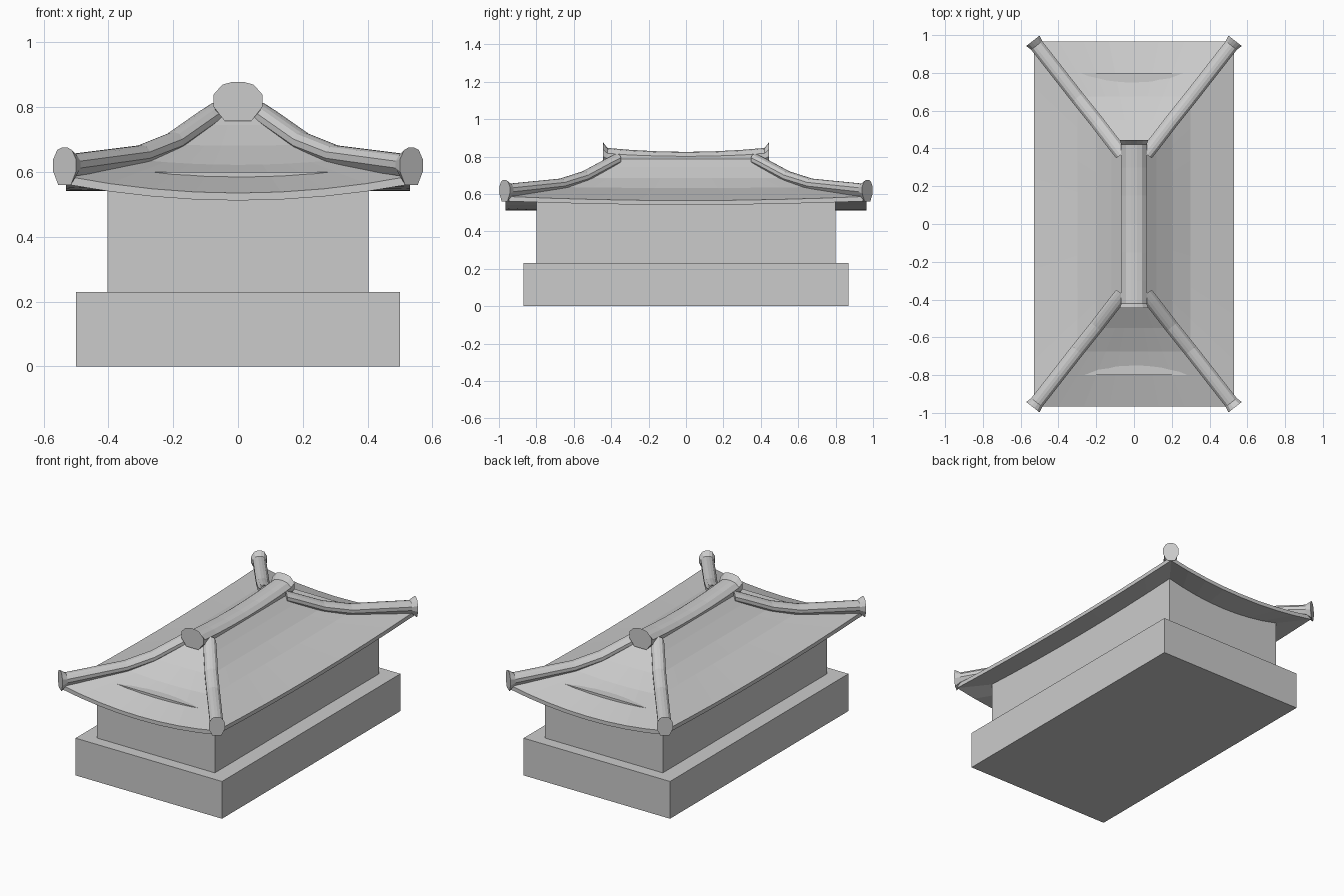
import bpy, bmesh
from mathutils import Vector

if "Cube" in bpy.data.objects:
    bpy.data.objects.remove(bpy.data.objects["Cube"])


def make(name, bm):
    bmesh.ops.recalc_face_normals(bm, faces=bm.faces)
    me = bpy.data.meshes.new(name)
    bm.to_mesh(me)
    bm.free()
    ob = bpy.data.objects.new(name, me)
    bpy.context.collection.objects.link(ob)
    return ob


def box(name, hx, hy, z0, z1):
    bm = bmesh.new()
    bmesh.ops.create_cube(bm, size=1)
    for v in bm.verts:
        v.co = (v.co.x * 2 * hx, v.co.y * 2 * hy, z0 + (v.co.z + .5) * (z1 - z0))
    return make(name, bm)


def loft(name, rings):
    bm = bmesh.new()
    rows = [[bm.verts.new(p) for p in r] for r in rings]
    n = len(rows[0])
    for a, b in zip(rows, rows[1:]):
        for i in range(n):
            j = (i + 1) % n
            bm.faces.new((a[i], a[j], b[j], b[i]))
    bm.faces.new(rows[0])
    bm.faces.new(rows[-1])
    return make(name, bm)


# Base and walls
box("base_plinth", .5, .87, 0, .23)
box("walls", .402, .8, .23, .6)


# Hipped roof: rectangular rings whose edges sag toward the middle
def roof_ring(hx, hy, z, sag_front, sag_side, n=8):
    pts = []
    for side in range(4):
        for i in range(n):
            t = -1 + 2 * i / n
            s = 1 - t * t
            x, y, d = [(t * hx, -hy, sag_front), (hx, t * hy, sag_side),
                       (-t * hx, hy, sag_front), (-hx, -t * hy, sag_side)][side]
            pts.append((x, y, z - d * s))
    return pts


loft("roof", [
    roof_ring(.40, .80, .562, .05, .02),
    roof_ring(.53, .965, .562, .05, .02),
    roof_ring(.53, .965, .587, .052, .022),
    roof_ring(.30, .675, .637, .015, .005),
    roof_ring(.20, .55, .685, .004, 0),
    roof_ring(.12, .445, .745, 0, 0),
    roof_ring(.07, .385, .787, 0, 0),
    roof_ring(.04, .35, .80, 0, 0),
])

# Round tile section with a flat underside (half width, height from 0 to 1)
HALF = [(.55, 0), (1, .36), (1, .68), (.64, .93), (.22, 1)]
SECTION = HALF + [(-u, v) for u, v in reversed(HALF)]


def tile_ridge(name, stations, across):
    # each station: x, y, bottom z, top z, half width
    across = Vector(across).normalized()
    return loft(name, [[Vector((x, y, lo + v * (hi - lo))) + across * u * w
                        for u, v in SECTION] for x, y, lo, hi, w in stations])


# Main ridge with flared ends
half = [(0, .0, .75, .825, .068), (0, .15, .75, .828, .068), (0, .3, .75, .836, .068),
        (0, .42, .757, .846, .068), (0, .445, .757, .878, .075)]
tile_ridge("main_ridge", [(x, -y, a, b, w) for x, y, a, b, w in reversed(half[1:])] + half,
           (1, 0, 0))

# Four hip ridges with flared ends
hip = [(.065, .37, .75, .815, .036), (.10, .415, .728, .792, .037),
       (.20, .545, .658, .722, .037), (.30, .67, .62, .682, .037),
       (.515, .945, .588, .655, .037), (.535, .97, .56, .676, .045)]
for sx in (-1, 1):
    for sy in (-1, 1):
        name = ("front" if sy < 0 else "back") + ("_left" if sx < 0 else "_right")
        tile_ridge(name + "_hip_ridge", [(x * sx, y * sy, a, b, w) for x, y, a, b, w in hip],
                   (.79 * sx, -.62 * sy, 0))
